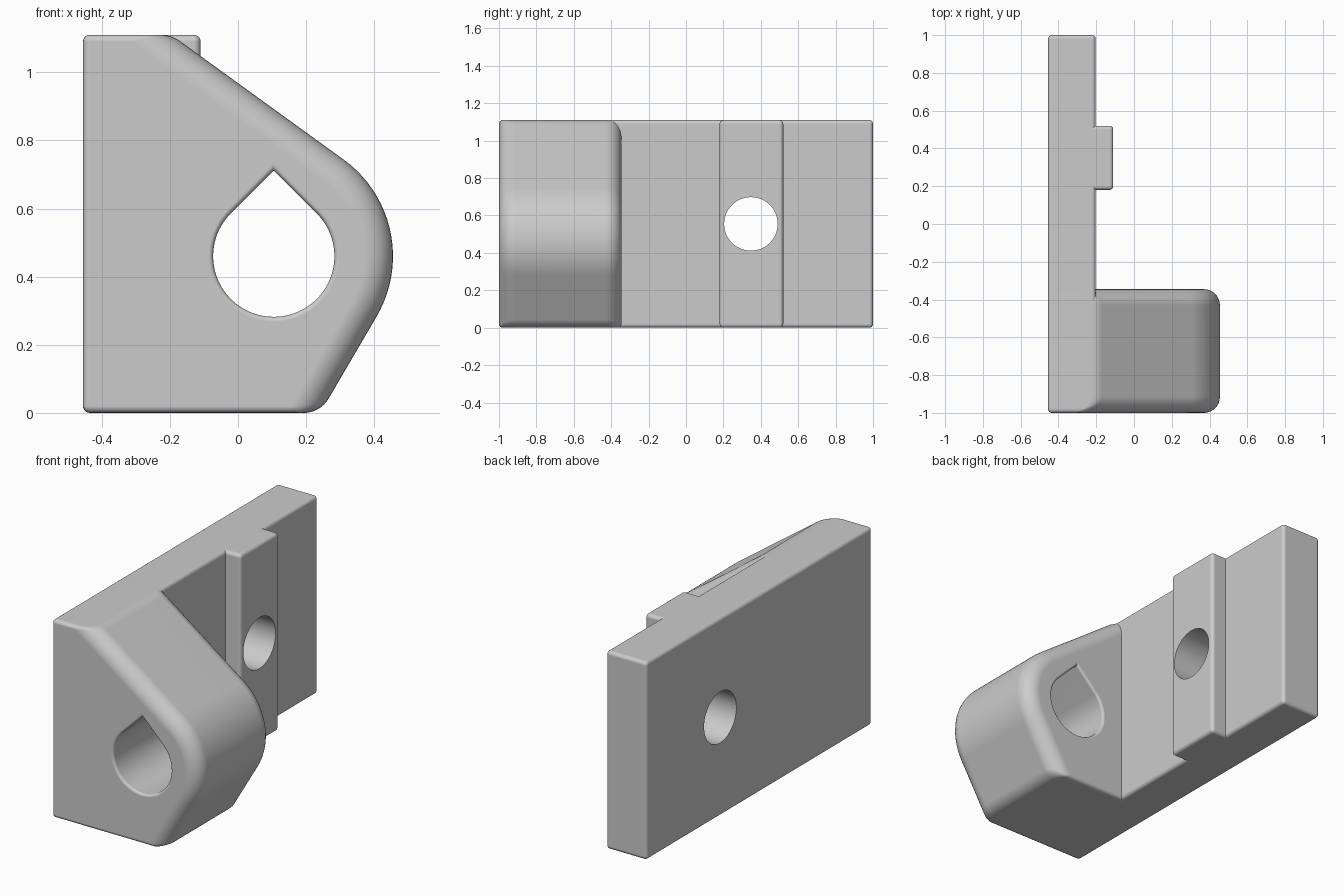
import bpy
import bmesh
from math import sin, cos, radians, sqrt, pi

if "Cube" in bpy.data.objects:
    bpy.data.objects.remove(bpy.data.objects["Cube"])

grey = bpy.data.materials.new("light grey")
grey.use_nodes = True
GREY = (0.6, 0.6, 0.6, 1)
grey.diffuse_color = GREY
grey.node_tree.nodes["Principled BSDF"].inputs["Base Color"].default_value = GREY

CX, CZ = 0.105, 0.46      # centre of the teardrop bore
BIG, SMALL = 0.085, 0.02  # fillet radii
TOP = 0.65                # top height above the bore centre


def inset_at(r, depth):
    """Inset of a round fillet at a depth below the end face."""
    return r - sqrt(r * r - (r - depth) ** 2) if depth < r else 0


def section(sides, insets):
    """Rounded outline: sides are (normal angle, distance, corner radius)."""
    pts = []
    for i, (a1, d1, r) in enumerate(sides):
        j = (i + 1) % len(sides)
        a2, d2, _ = sides[j]
        if j == 0:
            a2 += 360
        r = max(r - max(insets[i], insets[j]), 0.003)
        steps = max(5, round((a2 - a1) / 4)) if r > 0.05 or a2 - a1 > 100 else 6
        steps = 6 if a2 - a1 == 90 else max(6, round((a2 - a1) / 4))
        a1, a2 = radians(a1), radians(a2)
        e1, e2 = d1 - insets[i] - r, d2 - insets[j] - r
        det = sin(a2 - a1)
        x = (e1 * sin(a2) - e2 * sin(a1)) / det
        z = (e2 * cos(a1) - e1 * cos(a2)) / det
        for k in range(steps + 1):
            a = a1 + (a2 - a1) * k / steps
            pts.append((CX + x + r * cos(a), CZ + z + r * sin(a)))
    return pts


def loft(name, sides, rings):
    """Skin a closed solid through (y, insets) rings."""
    bm = bmesh.new()
    loops = [[bm.verts.new((x, y, z)) for x, z in section(sides, ins)]
             for y, ins in rings]
    n = len(loops[0])
    for a, b in zip(loops, loops[1:]):
        for i in range(n):
            j = (i + 1) % n
            bm.faces.new((a[i], a[j], b[j], b[i]))
    bm.faces.new(loops[0])
    bm.faces.new(loops[-1][::-1])
    bmesh.ops.recalc_face_normals(bm, faces=bm.faces)
    mesh = bpy.data.meshes.new(name)
    bm.to_mesh(mesh)
    bm.free()
    mesh.materials.append(grey)
    obj = bpy.data.objects.new(name, mesh)
    bpy.context.collection.objects.link(obj)
    return obj


def end_rings(y, inward, fillets, steps=8):
    """Rings from an end face inward, each side with its own fillet."""
    deepest = max(abs(f) for f in fillets)
    rings = []
    for k in range(steps + 1):
        t = deepest * (1 - cos(pi / 2 * k / steps))
        ins = [inset_at(abs(f), t) * (1 if f > 0 else -1) for f in fillets]
        rings.append((y + inward * t, ins))
    return rings


def activate(obj):
    bpy.ops.object.select_all(action="DESELECT")
    obj.select_set(True)
    bpy.context.view_layer.objects.active = obj


def cut(obj, cutter):
    activate(obj)
    mod = obj.modifiers.new("cut", "BOOLEAN")
    mod.operation, mod.solver, mod.object = "DIFFERENCE", "EXACT", cutter
    bpy.ops.object.modifier_apply(modifier=mod.name)


def finish(obj):
    activate(obj)
    bpy.ops.object.shade_smooth_by_angle(angle=radians(30))
    mod = obj.modifiers.new("clean shading", "WEIGHTED_NORMAL")
    mod.keep_sharp = True


def box_sides(right, left):
    return [(0, right - CX, SMALL), (90, TOP, SMALL),
            (180, CX - left, SMALL), (270, CZ, SMALL)]


# Holder block: under slope, top slope, top, left, bottom
holder_sides = [(-30.3, 0.35, 0.35), (54.1, 0.35, 0.1), (90, TOP, SMALL),
                (180, 0.56, SMALL), (270, CZ, 0.085)]
fillets = [BIG, BIG, SMALL, SMALL, SMALL]
holder = loft("holder_block", holder_sides,
              end_rings(-1, 1, fillets) + end_rings(-0.345, -1, fillets)[::-1])

# Back plate, starting inside the holder block
small = [SMALL] * 4
plate = loft("back_plate", box_sides(-0.203, -0.455),
             [(-0.44, [0] * 4)] + end_rings(1, -1, small, 6)[::-1])

# Raised rib on the plate
rib = loft("locating_rib", box_sides(-0.11, -0.3),
           end_rings(0.18, 1, small, 6) + end_rings(0.52, -1, small, 6)[::-1])

# Teardrop bore with flared rims
tear = [(45, 0.178, -1), (135, 0.178, 0.178)]
rim = [-0.014, -0.014]
bore = loft("teardrop_cutter", tear,
            [(-1.1, rim)] + end_rings(-1, 1, rim, 5)
            + end_rings(-0.345, -1, rim, 5)[::-1] + [(-0.2, rim)])
cut(holder, bore)

# Round screw hole through plate and rib
bpy.ops.mesh.primitive_cylinder_add(vertices=64, radius=0.143, depth=1,
                                    location=(-0.3, 0.347, 0.555),
                                    rotation=(0, pi / 2, 0))
drill = bpy.context.object
drill.name = "screw_hole_cutter"
drill.data.materials.append(grey)
cut(plate, drill)
cut(rib, drill)

for helper in (bore, drill):
    bpy.data.objects.remove(helper)
for part in (holder, plate, rib):
    finish(part)
